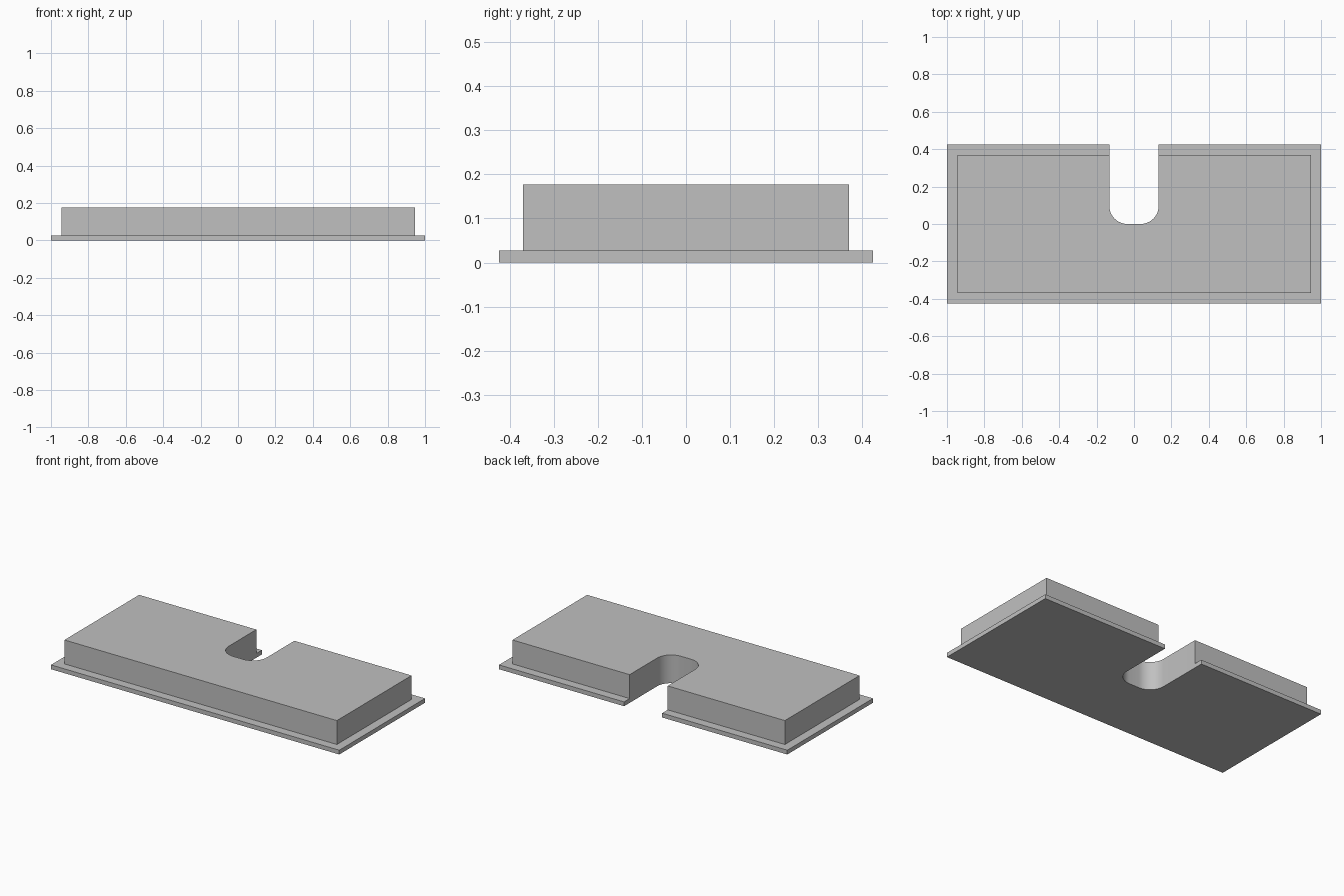
import bpy, bmesh
from math import sin, cos, pi

cube = bpy.data.objects.get("Cube")
if cube:
    bpy.data.objects.remove(cube, do_unlink=True)

BLOCK_X, BLOCK_Y = 0.945, 0.37
PLATE_X, PLATE_Y = 1.0, 0.425
PLATE_TOP, BLOCK_TOP = 0.027, 0.177
SLOT, RADIUS, STEPS = 0.132, 0.097, 12

grey = bpy.data.materials.new("light grey")
grey.use_nodes = True
colour = (0.53, 0.53, 0.53, 1)
grey.diffuse_color = colour
grey.node_tree.nodes["Principled BSDF"].inputs["Base Color"].default_value = colour


def outline(hx, hy):
    """Counterclockwise rectangle with a round-cornered slot in the back edge."""
    half = [(hx, -hy), (hx, hy), (SLOT, hy), (SLOT, BLOCK_Y)]
    for i in range(STEPS + 1):
        a = -pi / 2 * i / STEPS
        half.append((SLOT - RADIUS + RADIUS * cos(a), RADIUS + RADIUS * sin(a)))
    return half + [(-x, y) for x, y in reversed(half)]


# Stack the outlines: flange base, flange top, block foot, block top
bm = bmesh.new()
plate, block = outline(PLATE_X, PLATE_Y), outline(BLOCK_X, BLOCK_Y)
levels = [(plate, 0), (plate, PLATE_TOP), (block, PLATE_TOP), (block, BLOCK_TOP)]
rings = [[bm.verts.new((x, y, z)) for x, y in pts] for pts, z in levels]
for low, high in zip(rings, rings[1:]):
    for i in range(len(low)):
        j = (i + 1) % len(low)
        bm.faces.new((low[i], low[j], high[j], high[i]))
bm.faces.new(rings[0][::-1])
bm.faces.new(rings[-1])

# Weld where the slot wall runs straight through both steps
bmesh.ops.remove_doubles(bm, verts=bm.verts, dist=0.0001)
bmesh.ops.recalc_face_normals(bm, faces=bm.faces)

mesh = bpy.data.meshes.new("slotted_block")
bm.to_mesh(mesh)
bm.free()
mesh.materials.append(grey)
body = bpy.data.objects.new("slotted_block_with_flange", mesh)
bpy.context.collection.objects.link(body)

# Smooth slot corners, sharp edges elsewhere
bpy.ops.object.select_all(action="DESELECT")
body.select_set(True)
bpy.context.view_layer.objects.active = body
bpy.ops.object.shade_smooth_by_angle(angle=pi / 6)
